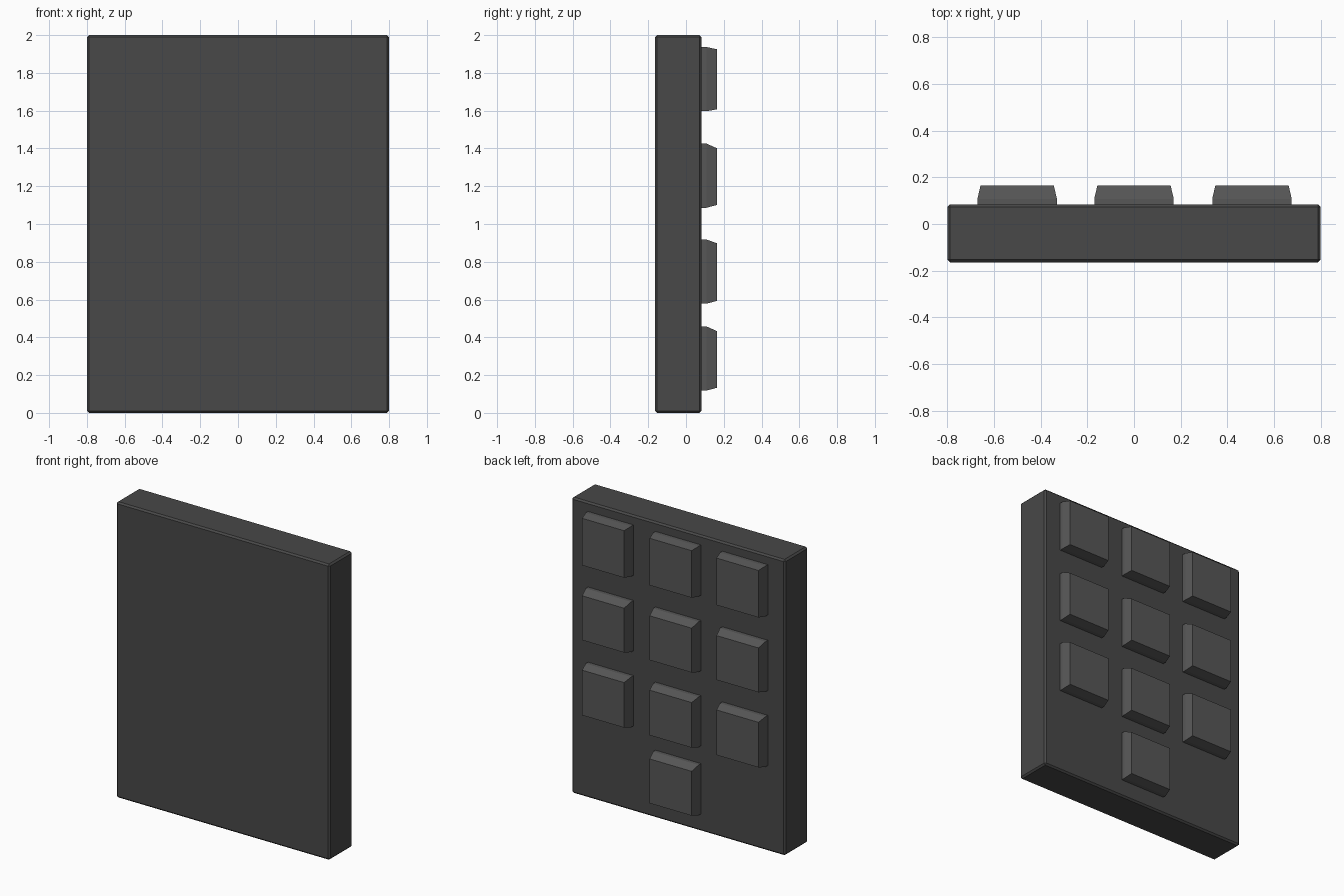
import bpy, bmesh

if "Cube" in bpy.data.objects:
    bpy.data.objects.remove(bpy.data.objects["Cube"])


def material(name, grey):
    mat = bpy.data.materials.new(name)
    mat.diffuse_color = (grey, grey, grey, 1)
    mat.use_nodes = True
    mat.node_tree.nodes["Principled BSDF"].inputs["Base Color"].default_value = mat.diffuse_color
    return mat


BODY_MAT = material("dark_grey", 0.065)
KEY_MAT = material("key_grey", 0.095)


def make_object(name, bm, mat):
    bmesh.ops.recalc_face_normals(bm, faces=bm.faces)
    mesh = bpy.data.meshes.new(name)
    bm.to_mesh(mesh)
    bm.free()
    mesh.materials.append(mat)
    obj = bpy.data.objects.new(name, mesh)
    bpy.context.collection.objects.link(obj)
    return obj


def slab(name, x, y, z, chamfer):
    bm = bmesh.new()
    bmesh.ops.create_cube(bm, size=1)
    for v in bm.verts:
        for axis, (lo, hi) in enumerate((x, y, z)):
            v.co[axis] = lo if v.co[axis] < 0 else hi
    obj = make_object(name, bm, BODY_MAT)
    bevel = obj.modifiers.new("edge_chamfer", 'BEVEL')
    bevel.width = chamfer
    bevel.segments = 1
    return obj


def key(name, cx, cz, top_inset, bottom_inset):
    # straight lower walls, then a taper to a flat cap
    half = 0.17
    levels = [(0.075, 0, 0, 0), (0.108, 0, 0, 0),
              (0.164, 0.013, bottom_inset, top_inset)]
    bm = bmesh.new()
    rings = []
    for y, sx, sb, st in levels:
        x0, x1 = cx - half + sx, cx + half - sx
        z0, z1 = cz - half + sb, cz + half - st
        rings.append([bm.verts.new(p) for p in
                      ((x0, y, z0), (x1, y, z0), (x1, y, z1), (x0, y, z1))])
    for a, b in zip(rings, rings[1:]):
        for i in range(4):
            j = (i + 1) % 4
            bm.faces.new((a[i], a[j], b[j], b[i]))
    bm.faces.new(rings[0])
    bm.faces.new(rings[-1])
    return make_object(name, bm, KEY_MAT)


# Keypad body
slab("keypad_body", (-0.799, 0.799), (-0.164, 0.083), (0, 2), 0.011)

# Three full rows of keys
columns = (-0.5, 0.0, 0.505)
rows = ((1.767, 0.012, 0.01), (1.256, 0.025, 0.015), (0.748, 0.02, 0.015))
for r, (cz, top, bottom) in enumerate(rows):
    for c, cx in enumerate(columns):
        key(f"key_{r + 1}_{c + 1}", cx, cz, top, bottom)

# Single key at the bottom
key("key_bottom", 0.0, 0.288, 0.025, 0.015)
